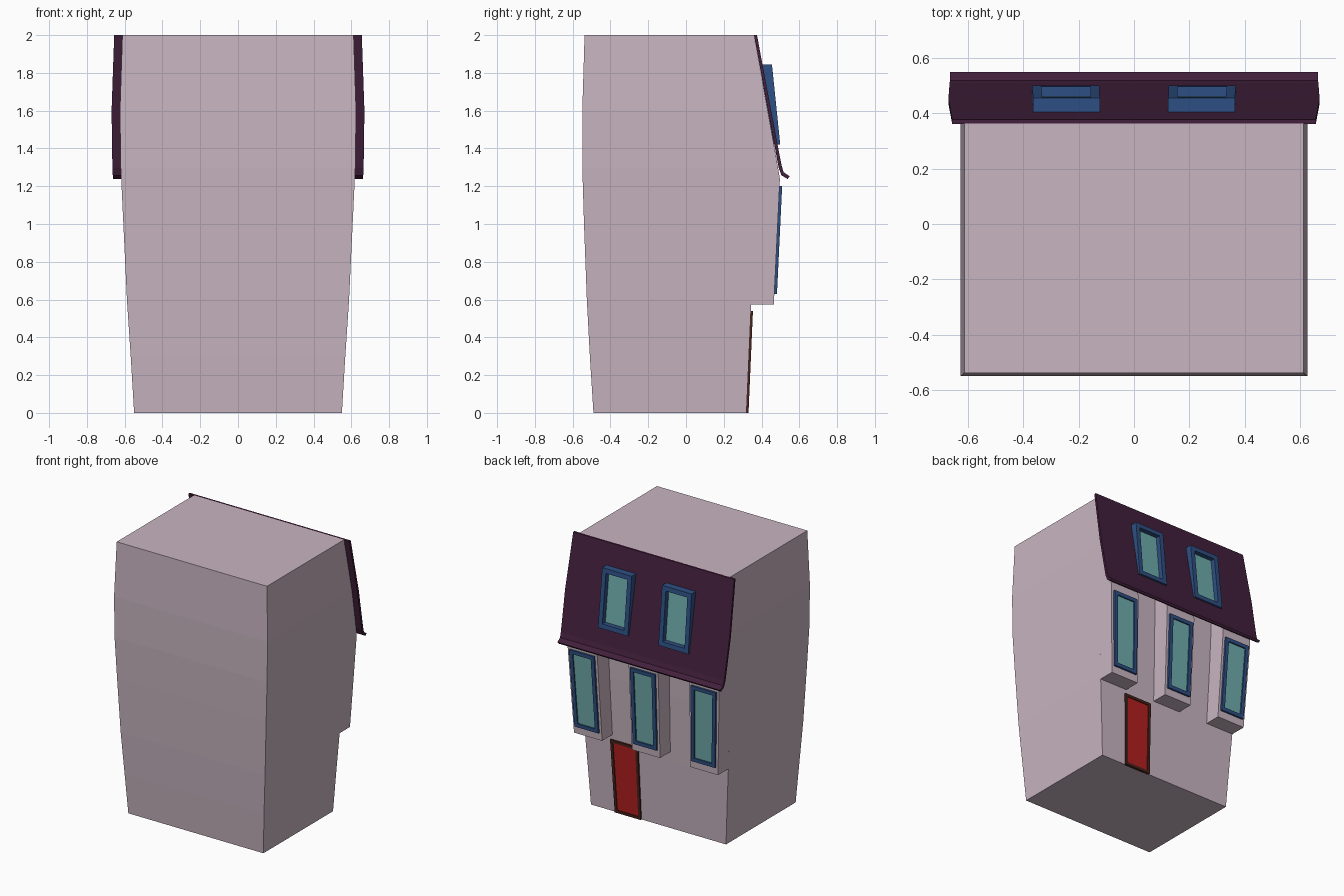
import bpy
import bmesh

cube = bpy.data.objects.get("Cube")
if cube:
    bpy.data.objects.remove(cube, do_unlink=True)


def material(name, color):
    mat = bpy.data.materials.new(name)
    mat.use_nodes = True
    mat.diffuse_color = (*color, 1)
    mat.node_tree.nodes["Principled BSDF"].inputs["Base Color"].default_value = (*color, 1)
    return mat


plaster = material("pale mauve plaster", (0.58, 0.46, 0.53))
shingle = material("dark plum roof", (0.055, 0.014, 0.045))
blue = material("blue frame", (0.027, 0.08, 0.23))
glass = material("teal glass", (0.16, 0.42, 0.41))
red = material("red door", (0.45, 0.014, 0.014))
brown = material("brown door frame", (0.065, 0.016, 0.011))


def curve(*points):
    """Piecewise linear function of height."""
    def value(z):
        for (z0, v0), (z1, v1) in zip(points, points[1:]):
            if z <= z1:
                break
        return v0 + (v1 - v0) * (z - z0) / (z1 - z0)
    return value


# Bulging outline of the house: half width, plain front, facade wall, bays, roof
half_width = curve((0, .55), (.3, .568), (.6, .588), (1, .607), (1.3, .621), (1.6, .625), (2, .612))
plain_y = curve((0, -.49), (.3, -.509), (.6, -.525), (1, -.54), (1.3, -.549), (1.6, -.549), (2, -.537))
wall_y = curve((0, .32), (.575, .345), (1, .36), (1.5, .37), (2, .362))
bay_y = curve((.575, .465), (1.24, .497), (1.3, .487), (2, .36))


def loft(name, loops, mats):
    """Skin four-point loops and cap both ends; the last cap takes the last material."""
    bm = bmesh.new()
    rings = [[bm.verts.new(p) for p in loop] for loop in loops]
    for a, b in zip(rings, rings[1:]):
        for i in range(4):
            j = (i + 1) % 4
            bm.faces.new((a[i], a[j], b[j], b[i]))
    bm.faces.new(rings[0][::-1])
    bm.faces.new(rings[-1]).material_index = len(mats) - 1
    bmesh.ops.recalc_face_normals(bm, faces=bm.faces)
    mesh = bpy.data.meshes.new(name)
    bm.to_mesh(mesh)
    bm.free()
    for mat in mats:
        mesh.materials.append(mat)
    obj = bpy.data.objects.new(name, mesh)
    bpy.context.scene.collection.objects.link(obj)
    return obj


def section(z, left, right, y0, y1):
    w = half_width(z)
    return [(left * w, y0, z), (right * w, y0, z), (right * w, y1, z), (left * w, y1, z)]


def panel(name, left, right, z0, z1, front, border, recess, depth, mats):
    """Framed panel on the facade: raised border around a recessed pane."""
    def ring(inset, offset):
        lo, hi = z0 + inset, z1 - inset
        wl, wh = half_width(lo), half_width(hi)
        yl, yh = front(lo) - offset, front(hi) - offset
        return [(left * wl + inset, yl, lo), (right * wl - inset, yl, lo),
                (right * wh - inset, yh, hi), (left * wh + inset, yh, hi)]
    return loft(name, [ring(0, depth), ring(0, 0), ring(border, 0), ring(border, recess)], mats)


# Main body
levels = [i / 10 for i in range(21)]
loft("house_body", [section(z, -1, 1, plain_y(z), wall_y(z)) for z in levels], [plaster])

# Projecting bays with a tall window each
bay_levels = [.575, .8, 1, 1.24, 1.3, 1.6, 1.96]
for side, left, right in (("right", -1, -.61), ("middle", -.195, .195), ("left", .61, 1)):
    loft(side + "_bay",
         [section(z, left, right, wall_y(z) - .0002, max(bay_y(z), wall_y(z) + .001))
          for z in bay_levels], [plaster])
    panel(side + "_bay_window", left + .03, right - .03, .63, 1.2,
          lambda z: bay_y(z) + .014, .027, .01, .02, [blue, glass])

# Steep roof with a flared eave: inner y, inner z, outer y, outer z
profile = [(.36, 2, .376, 2), (.397, 1.8, .413, 1.8), (.434, 1.6, .451, 1.6),
           (.462, 1.45, .479, 1.45), (.49, 1.3, .506, 1.31), (.505, 1.258, .517, 1.274),
           (.538, 1.238, .549, 1.252)]
loops = []
for yi, zi, yo, zo in profile:
    xi, xo = 1.071 * half_width(zi), 1.071 * half_width(zo)
    loops.append([(-xi, yi, zi), (xi, yi, zi), (xo, yo, zo), (-xo, yo, zo)])
roof = loft("roof", loops, [shingle])

# Skylights set into openings in the roof
skylight_y = curve((1.42, .499), (1.845, .455))
for side, left, right in (("right", -.59, -.2), ("left", .2, .59)):
    panel(side + "_skylight", left, right, 1.42, 1.845, skylight_y, .033, .036, .06, [blue, glass])
    cutter = loft(side + "_skylight_cutter",
                  [section(z, left + .025, right - .025, .3, .6) for z in (1.437, 1.828)], [shingle])
    cutter.hide_render = True
    cutter.hide_viewport = True
    cut = roof.modifiers.new(side + "_opening", "BOOLEAN")
    cut.operation = "DIFFERENCE"
    cut.solver = "EXACT"
    cut.object = cutter

# Front door
panel("door", .25, .635, 0, .54, lambda z: wall_y(z) + .011, .02, .006, .02, [brown, red])
